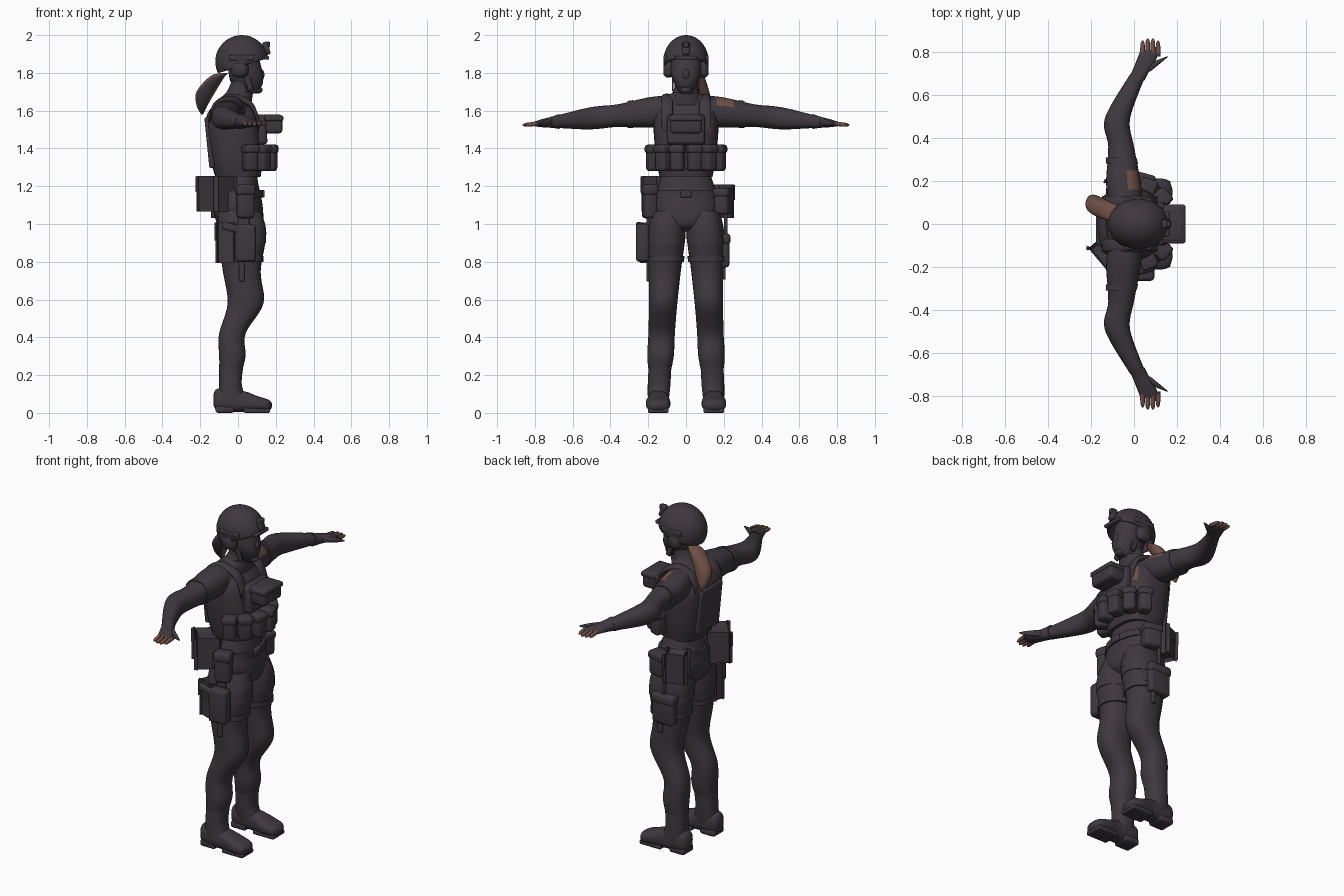
import bpy, bmesh, math
from mathutils import Vector, Matrix

cube = bpy.data.objects.get("Cube")
if cube:
    bpy.data.objects.remove(cube, do_unlink=True)


def material(name, colour):
    mat = bpy.data.materials.new(name)
    mat.use_nodes = True
    mat.diffuse_color = (*colour, 1)
    mat.node_tree.nodes["Principled BSDF"].inputs["Base Color"].default_value = (*colour, 1)
    return mat


DARK = material("dark charcoal", (.05, .04, .05))
BROWN = material("warm brown", (.16, .08, .06))


def finish(name, bm, brown_where=None):
    """Turn a bmesh into a smooth-shaded object, browned where the rule holds."""
    bmesh.ops.recalc_face_normals(bm, faces=bm.faces[:])
    mesh = bpy.data.meshes.new(name)
    bm.to_mesh(mesh)
    bm.free()
    mesh.materials.append(DARK)
    if brown_where:
        mesh.materials.append(BROWN)
        for face in mesh.polygons:
            face.material_index = int(brown_where(face.center, face.normal))
    mesh.shade_smooth()
    mesh.set_sharp_from_angle(angle=math.radians(50))
    obj = bpy.data.objects.new(name, mesh)
    bpy.context.collection.objects.link(obj)
    return obj


def spline(sections, steps):
    """Pass a smooth curve through the sections."""
    last = len(sections) - 1
    for i in range(last):
        start, end = sections[i], sections[i + 1]
        leave = (end - sections[max(i - 1, 0)]) / 2
        arrive = (sections[min(i + 2, last)] - start) / 2
        for k in range(steps):
            t = k / steps
            ease = t * t * (3 - 2 * t)
            yield (start.lerp(end, ease) + leave * (t * (1 - t) ** 2)
                   - arrive * (t * t * (1 - t)))
    yield sections[last]


def midline(t):
    return 0


def leg_line(height):
    return .15 - .05 * height


def arm_line(reach):
    return 1.6 + .01 - reach / 10


def hair_line(height):
    return .65 - height / 3


def loft(name, sections, axis="z", line=midline, side=1, power=2.3, steps=6, sides=32,
         brown_where=None):
    """Skin rounded rings given as (x, z, radius, radius), with y from the line.
    Along the y axis they are (x, y, radius, radius), with z from the line."""
    bm = bmesh.new()
    rings = []
    full = [Vector((*s, s[-1])[:4]) for s in sections]
    for x, along, a, b in spline(full, steps):
        y, z = (along, line(along)) if axis == "y" else (line(along), along)
        ring = []
        for k in range(sides):
            angle = math.tau * k / sides
            c, s = math.cos(angle), math.sin(angle)
            u = a * math.copysign(abs(c) ** (2 / power), c)
            v = b * math.copysign(abs(s) ** (2 / power), s)
            dx, dy, dz = {"z": (u, v, 0), "y": (u, 0, v), "x": (0, u, v)}[axis]
            ring.append(bm.verts.new((x + dx, (y + dy) * side, z + dz)))
        rings.append(ring)
    for lower, upper in zip(rings, rings[1:]):
        for k in range(sides):
            bm.faces.new((lower[k - 1], lower[k], upper[k], upper[k - 1]))
    bm.faces.new(rings[0])
    bm.faces.new(rings[-1])
    return finish(name, bm, brown_where)


def box(name, place, size, turn=0, lean=0):
    """A block with rounded edges."""
    bm = bmesh.new()
    bmesh.ops.create_cube(bm, size=1)
    rotation = Matrix.Rotation(turn, 4, "Z") @ Matrix.Rotation(lean, 4, "Y")
    bm.transform(Matrix.Translation(place) @ rotation @ Matrix.Diagonal((*size, 1)))
    bmesh.ops.bevel(bm, geom=bm.edges[:], offset=min(.018, min(size) / 3), segments=3,
                    profile=.5, affect="EDGES")
    finish(name, bm)


def ball(name, place, radii):
    bm = bmesh.new()
    bmesh.ops.create_uvsphere(bm, u_segments=40, v_segments=24, radius=1)
    bm.transform(Matrix.Translation(place) @ Matrix.Diagonal((*radii, 1)))
    return bm if name == "helmet" else finish(name, bm)


def pouch(name, degrees, height, size, girth=(.15, .2)):
    """A flapped pouch facing outwards at an angle around the body."""
    angle = math.radians(degrees)
    x, y = girth[0] * math.cos(angle), girth[1] * math.sin(angle)
    depth, width, tall = size
    box(name, (x, y, height), size, angle)
    box(name + "_flap", (x, y, height + tall / 3), (depth + .01, width + .01, tall / 3), angle)


# Trunk, vest, collar and belt
loft("trouser_seat", [(.01, .96, .07, .05), (.01, 1, .12, .14), (0, 1.1, .13, .18),
                      (0, 1.2, .11, .15), (0, 1.26, .1, .13)])
loft("shirt", [(0, 1.2, .1, .13), (-.02, 1.45, .12, .16), (-.03, 1.57, .11, .18),
               (-.03, 1.64, .09, .15), (0, 1.7, .06, .07), (.02, 1.77, .05, .06)])
loft("vest", [(0, 1.25, .12, .14), (-.01, 1.36, .14, .16), (-.03, 1.55, .14, .17),
              (-.03, 1.63, .1, .12)], power=2.7,
     brown_where=lambda c, n: n.x > .2 and .07 < c.y < .13 and 1.48 < c.z < 1.58)
loft("collar", [(-.01, 1.63, .08, .09), (.01, 1.7, .07)])
loft("belt", [(0, 1.14, .13, .18), (0, 1.18, .13, .17)])
box("belt_buckle", (.13, 0, 1.16), (.02, .06, .04))
box("back_panel", (-.15, 0, 1.43), (.03, .2, .27), lean=-.1)
box("vest_front_plate", (.12, 0, 1.5), (.06, .2, .16), lean=-.1)
box("chest_case", (.18, 0, 1.53), (.11, .17, .1))
box("chest_case_lid", (.18, 0, 1.56), (.12, .18, .03))

for side, label in ((1, "left"), (-1, "right")):
    # Magazine pouches and shoulder straps
    for i in range(3):
        pouch(f"{label}_vest_pouch_{i}", side * (14 + 27 * i), 1.35, (.08, .07, .14), (.17, .18))
    loft(label + "_shoulder_strap", [(.11, 1.53, .03, .04), (.07, 1.63, .03, .02), (-.03, 1.67, .03, .02),
                                     (-.12, 1.63, .03, .02), (-.15, 1.56, .03)],
         axis="x", line=lambda height: .1, side=side)

    # Arms and hands, with a bare patch on the left shoulder and bare fingertips
    loft(label + "_arm", [(-.04, .11, .08), (-.05, .2, .08), (-.06, .36, .06), (-.08, .46, .06),
                          (-.06, .54, .055), (.02, .7, .037, .03)], axis="y", line=arm_line, side=side,
         brown_where=lambda c, n: .17 < c.y < .25 and n.x > .1 and n.z > .25)
    loft(label + "_sleeve_band", [(-.055, .28, .074), (-.06, .31, .072)], axis="y",
         line=arm_line, side=side)
    loft(label + "_glove", [(.01, .67, .04), (.03, .71, .04, .03), (.06, .77, .045, .02),
                            (.07, .81, .04, .01)], axis="y", line=arm_line, side=side)
    loft(label + "_thumb", [(.05, .71, .025, .02), (.11, .755, .02, .015), (.155, .78, .005)],
         axis="y", line=arm_line, side=side, sides=16)
    for i in range(4):
        x, tip = .04 + .024 * i, .87 - .01 * abs(i - 1.5)
        loft(f"{label}_finger_{i}", [(x, .78, .012), (x, tip - .02, .01), (x, tip, .003)], axis="y",
             line=arm_line, side=side, sides=12, brown_where=lambda c, n: abs(c.y) > .8)

    # Legs and boots
    loft(label + "_trouser_leg", [(.01, 1.07, .11, .08), (.02, .95, .13, .1), (.02, .75, .1, .085),
                                  (.04, .58, .095, .075), (-.03, .42, .07), (-.03, .3, .07),
                                  (-.04, .2, .055)], line=leg_line, side=side)
    for place, height in (("upper", .9), ("lower", .8)):
        loft(f"{label}_{place}_thigh_strap", [(.02, height + .03, height / 7, .1), (.02, height, height / 7, .1)],
             line=leg_line, side=side)
    loft(label + "_boot_shaft", [(-.035, .26, .065, .06), (-.04, .15, .06), (-.03, .06, .08, .055)],
         line=leg_line, side=side)
    loft(label + "_boot_foot", [(-.13, .07, .02, .03), (-.1, .07, .05, .06), (.03, .06, .055),
                                (.1, .05, .065, .04), (.16, .04, .055, .03), (.18, .04, .01)],
         axis="x", line=leg_line, side=side, power=2.6)
    box(label + "_boot_heel", (-.07, side * .145, .02), (.1, .1, .04))
    box(label + "_boot_sole", (.1, side * .147, .013), (.14, .11, .026))

    # Ear cups, helmet rails and chin straps
    loft(label + "_ear_cup", [(.01, .07, .04), (.01, .1, .045), (.01, .12, .03)], axis="y",
         line=lambda reach: 1.82, side=side, power=3)
    box(label + "_helmet_rail", (.02, side * .11, 1.88), (.13, .02, .03))
    box(label + "_chin_strap", (.05, side * .07, 1.77), (.03, .01, .13), lean=-.3)

# Head and covered face
loft("masked_head", [(.07, 1.69, .03), (.05, 1.74, .08, .06), (.04, 1.8, .09, .08),
                     (.02, 1.92, .08)])
ball("mask_nose", (.12, 0, 1.79), (.02, .02, .03))
ball("mask_chin", (.1, 0, 1.71), (.03, .03, .02))

# Helmet shell cut along a sloping rim
shell = ball("helmet", (.02, 0, 1.86), (.14, .12, .14))
bmesh.ops.bisect_plane(shell, geom=shell.verts[:] + shell.edges[:] + shell.faces[:],
                       plane_co=(0, 0, 1.83), plane_no=(-.3, 0, 1), clear_inner=True)
thickness = finish("helmet", shell).modifiers.new("thickness", "SOLIDIFY")
thickness.thickness = .01
box("helmet_brim", (.15, 0, 1.88), (.03, .12, .02))
box("helmet_mount", (.15, 0, 1.93), (.03, .04, .07), lean=-.3)
box("mount_arm", (.16, 0, 1.95), (.02, .03, .03))

# Ponytail, dark on its inner side
loft("ponytail", [(-.07, 1.8, .02), (-.11, 1.78, .04), (-.17, 1.7, .05, .04), (-.19, 1.63, .03),
                  (-.19, 1.58, .005)], line=hair_line,
     brown_where=lambda c, n: n.y > -.6 or n.z > .3)

# Belt and thigh equipment
for name, degrees, height, size in (("left_front_belt_pouch", 75, 1.12, (.08, .1, .14)),
                                    ("left_rear_belt_pouch", 115, 1.12, (.08, .1, .14)),
                                    ("left_thigh_pouch", 90, .86, (.06, .14, .18)),
                                    ("right_belt_pouch", -75, 1.12, (.07, .09, .18)),
                                    ("right_rear_belt_pouch", -140, 1.16, (.12, .14, .15)),
                                    ("right_thigh_pouch", -110, .9, (.05, .09, .18))):
    pouch(name, degrees, height, size)
box("left_belt_tool", (0, .21, 1), (.02, .02, .13))
box("left_thigh_tail", (.03, .2, .75), (.03, .02, .09))
box("holster", (.04, -.23, .9), (.11, .07, .2))
box("holster_hanger", (.03, -.2, 1.02), (.06, .02, .16))
box("holster_tail", (.02, -.2, .76), (.03, .02, .13))
box("sidearm_grip", (-.03, -.25, .98), (.11, .03, .04), lean=.25)
